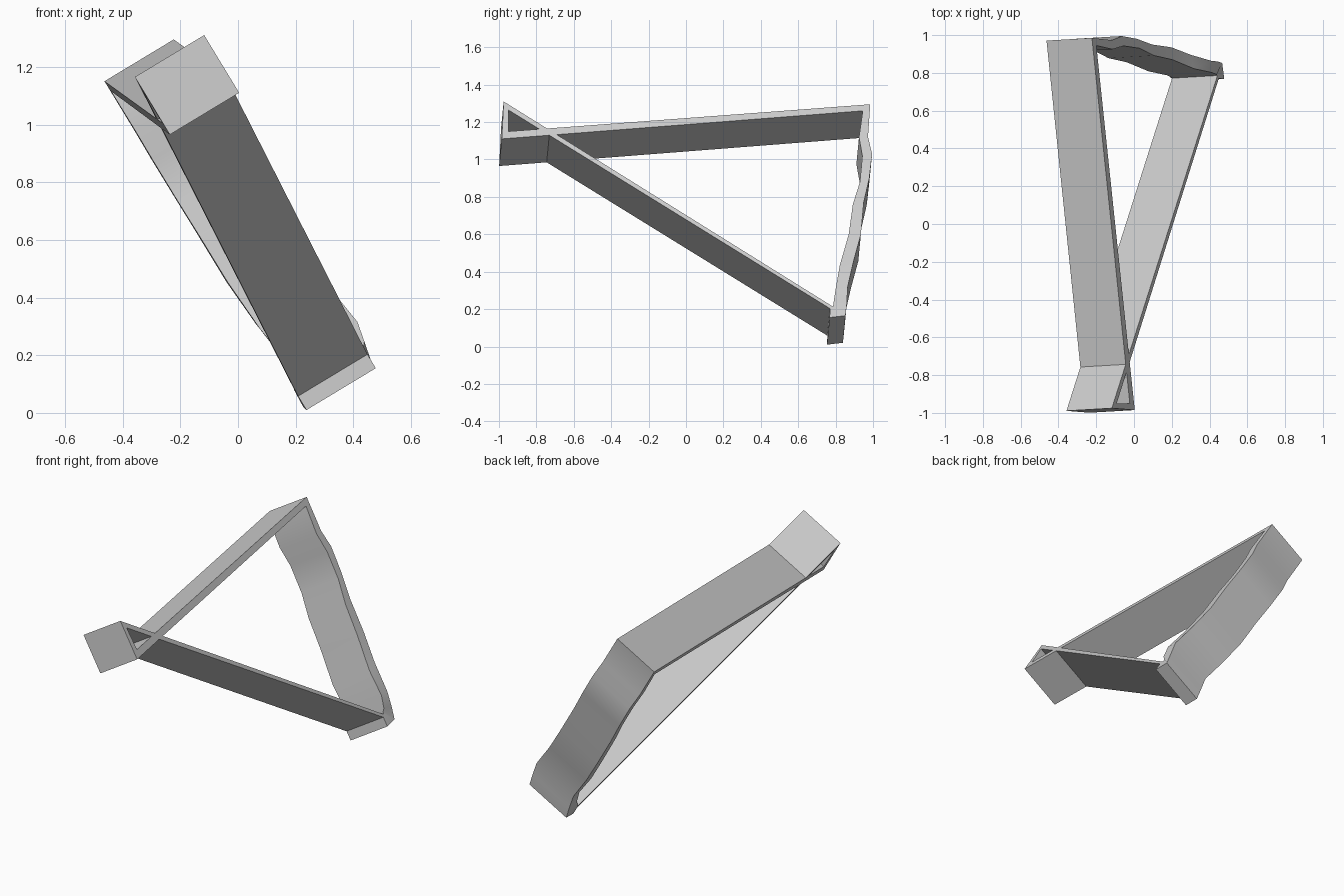
import bpy, bmesh
from mathutils import Vector

cube = bpy.data.objects.get("Cube")
if cube:
    bpy.data.objects.remove(cube, do_unlink=True)

# One flat colour
grey = bpy.data.materials.new("plain_grey")
grey.use_nodes = True
colour = (0.6, 0.6, 0.6, 1)
grey.diffuse_color = colour
grey.node_tree.nodes["Principled BSDF"].inputs["Base Color"].default_value = colour

# The strap lies in a tilted plane; its width runs along the plane's normal
AXIS = Vector((0.855, 0.05, 0.516)).normalized()
WIDTH = 0.281
OFFSET = 0.527


def on_plane(y, z, shift=0):
    x = (OFFSET - AXIS.y * y - AXIS.z * z) / AXIS.x
    return Vector((x, y, z)) + AXIS * shift


# Closed loop of thickness pairs (y, z), (y, z), sideways shift
loop = [
    ((-0.975, 1.31), (-0.95, 1.265), 0),      # front top corner
    ((-0.985, 1.11), (-0.95, 1.15), 0),       # front bottom corner
    ((0.945, 1.26), (0.985, 1.295), 0),       # back top corner
    ((0.925, 1.12), (0.973, 1.12), 0),        # wavy back
    ((0.943, 1.02), (0.995, 1.03), 0),
    ((0.93, 0.88), (0.98, 0.9), 0),
    ((0.892, 0.76), (0.95, 0.77), 0),
    ((0.87, 0.6), (0.935, 0.6), 0),
    ((0.822, 0.43), (0.895, 0.45), 0.01),
    ((0.80, 0.3), (0.862, 0.3), 0.03),
    ((0.79, 0.24), (0.86, 0.23), 0.015),
    ((0.788, 0.225), (0.853, 0.165), 0),      # foot
    ((0.787, 0.219), (0.768, 0.155), 0),
    ((0.786, 0.213), (0.77, 0.203), 0),
]

# Sweep the section around the loop, crossing itself near the front
bm = bmesh.new()
rings = []
for a, b, shift in loop:
    pa, pb = on_plane(*a, shift), on_plane(*b, shift)
    back = AXIS * WIDTH
    rings.append([bm.verts.new(p) for p in (pa, pb, pb - back, pa - back)])
for i, ring in enumerate(rings):
    nxt = rings[(i + 1) % len(rings)]
    for j in range(4):
        k = (j + 1) % 4
        bm.faces.new((ring[j], ring[k], nxt[k], nxt[j]))
if bm.calc_volume(signed=True) < 0:
    bmesh.ops.reverse_faces(bm, faces=bm.faces[:])

mesh = bpy.data.meshes.new("triangular_strap")
bm.to_mesh(mesh)
bm.free()
mesh.materials.append(grey)
strap = bpy.data.objects.new("triangular_strap", mesh)
bpy.context.collection.objects.link(strap)

# Smooth the waves, keep the corners sharp
bpy.ops.object.select_all(action='DESELECT')
strap.select_set(True)
bpy.context.view_layer.objects.active = strap
bpy.ops.object.shade_smooth_by_angle()
